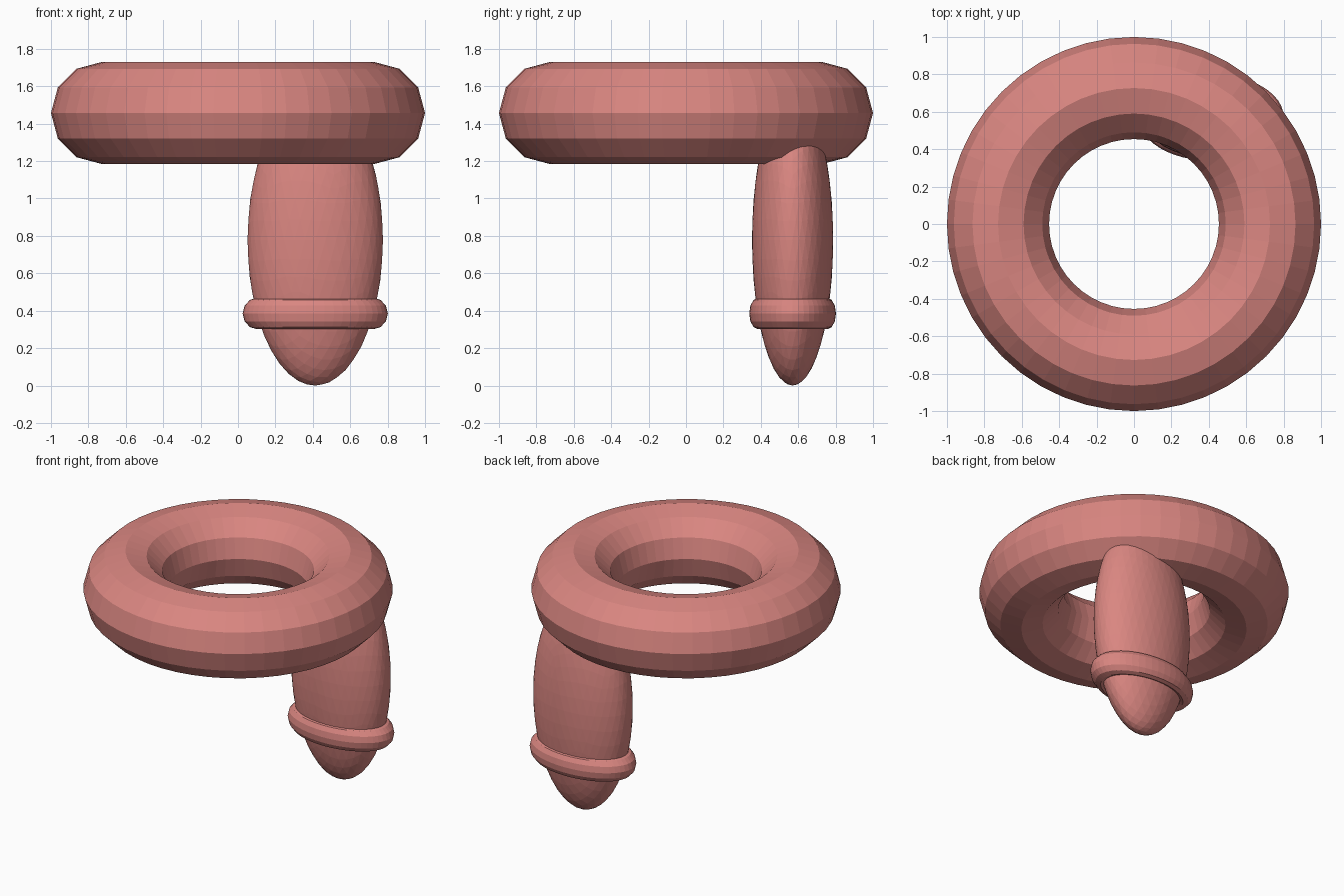
import bpy

cube = bpy.data.objects.get("Cube")
if cube:
    bpy.data.objects.remove(cube, do_unlink=True)

# Single matte colour
rose = bpy.data.materials.new("dusty_rose")
rose.use_nodes = True
colour = (0.70, 0.24, 0.22, 1)
rose.diffuse_color = colour
rose.node_tree.nodes["Principled BSDF"].inputs["Base Color"].default_value = colour


def finish(name, scale=(1, 1, 1)):
    """Name, stretch and colour the newest primitive, keeping flat facets."""
    part = bpy.context.object
    part.name = name
    part.scale = scale
    part.data.materials.append(rose)
    bpy.ops.object.transform_apply(location=False, rotation=False, scale=True)
    bpy.ops.object.shade_flat()
    return part


POST_X, POST_Y = 0.413, 0.57

# Large faceted ring on top
bpy.ops.mesh.primitive_torus_add(
    location=(0, 0, 1.457), major_segments=48, minor_segments=12,
    major_radius=0.727, minor_radius=0.273)
finish("main_ring")

# Flattened egg-shaped post hanging below the ring
bpy.ops.mesh.primitive_ico_sphere_add(
    location=(POST_X, POST_Y, 0.778), subdivisions=4, radius=1)
finish("hanging_post", (0.362, 0.217, 0.778))

# Oval collar hugging the post
bpy.ops.mesh.primitive_torus_add(
    location=(POST_X, POST_Y, 0.385), major_segments=48, minor_segments=12,
    major_radius=0.8, minor_radius=0.2)
finish("post_collar", (0.388, 0.232, 0.42))
